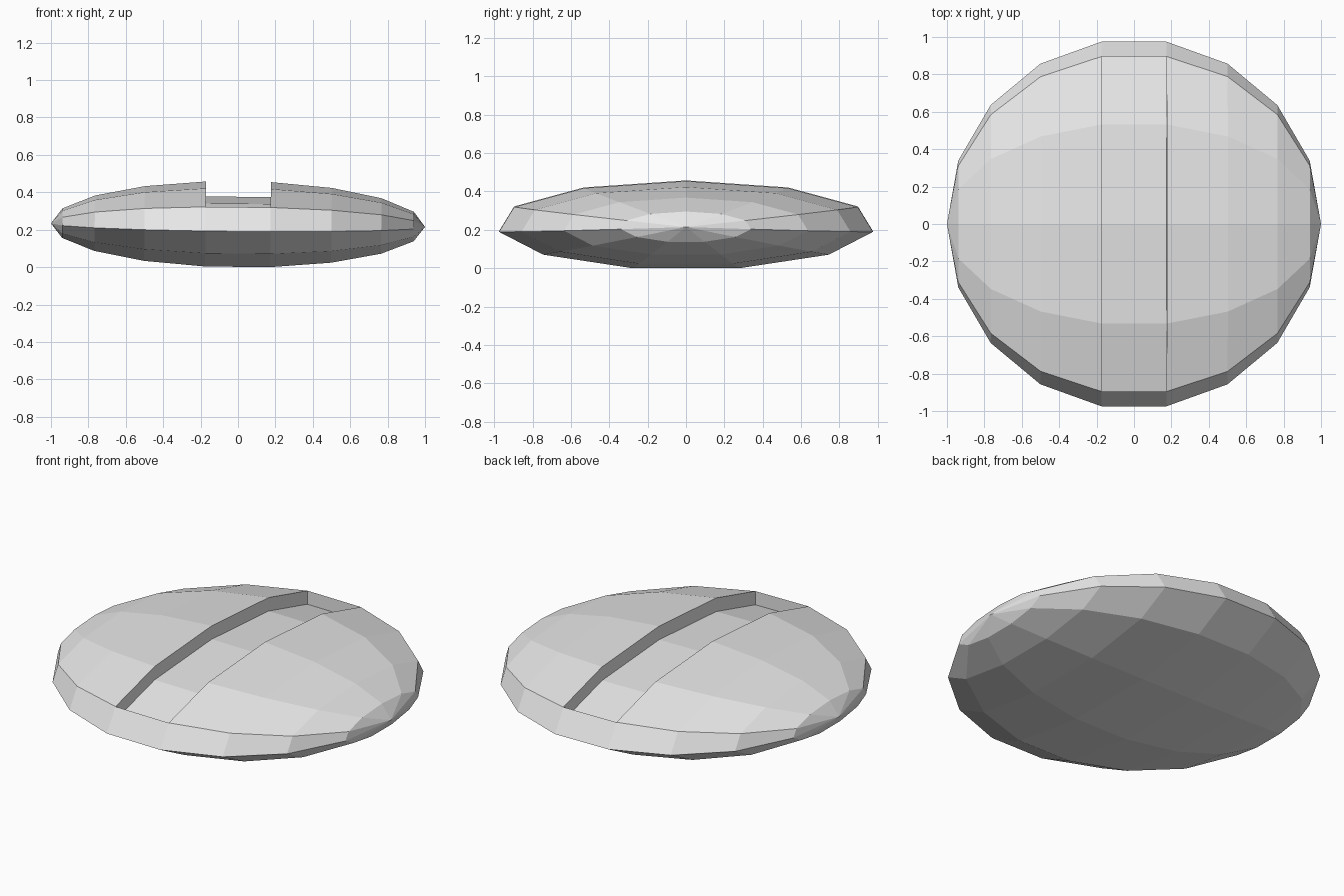
import bpy, bmesh, math
from mathutils import Matrix, Vector

if "Cube" in bpy.data.objects:
    bpy.data.objects.remove(bpy.data.objects["Cube"])

SIDES, BANDS = 11, 9            # facets around the x axis, bands along it
RX, RY, RZ = 1.0, 1.0, 0.2355   # radii of the flattened body
SLOT_DEPTH = 0.08

bm = bmesh.new()

# Rings of the flattened ball, stacked along x
rings = []
for j in range(1, BANDS):
    lat = math.pi * j / BANDS
    ring = []
    for i in range(SIDES):
        a = 2 * math.pi * i / SIDES
        ring.append(bm.verts.new((-RX * math.cos(lat),
                                  RY * math.sin(lat) * math.sin(a),
                                  RZ * math.sin(lat) * math.cos(a))))
    rings.append(ring)

# Side bands; remember the upper faces of the middle band for the slot
slot = []
for j in range(len(rings) - 1):
    for i in range(SIDES):
        k = (i + 1) % SIDES
        f = bm.faces.new((rings[j][i], rings[j][k], rings[j + 1][k], rings[j + 1][i]))
        if j == BANDS // 2 - 1 and i in (0, 1, SIDES - 2, SIDES - 1):
            slot.append(f)

# Pointed ends
for ring, x in ((rings[0], -RX), (rings[-1], RX)):
    tip = bm.verts.new((x, 0, 0))
    for i in range(SIDES):
        bm.faces.new((ring[i], ring[(i + 1) % SIDES], tip))
bmesh.ops.recalc_face_normals(bm, faces=bm.faces[:])

# Sink the slot straight down
ext = bmesh.ops.extrude_face_region(bm, geom=slot)
floor_verts = [g for g in ext["geom"] if isinstance(g, bmesh.types.BMVert)]
bmesh.ops.translate(bm, verts=floor_verts, vec=Vector((0, 0, -SLOT_DEPTH)))
left = [f for f in slot if f.is_valid]
if left:
    bmesh.ops.delete(bm, geom=left, context='FACES_ONLY')
bmesh.ops.recalc_face_normals(bm, faces=bm.faces[:])

# Slight tilt, then stand on the ground
bmesh.ops.rotate(bm, verts=bm.verts[:], cent=(0, 0, 0),
                 matrix=Matrix.Rotation(math.radians(0.55), 3, 'Y'))
low = min(v.co.z for v in bm.verts)
bmesh.ops.translate(bm, verts=bm.verts[:], vec=(0, 0, -low))

mesh = bpy.data.meshes.new("slotted_disc")
bm.to_mesh(mesh)
bm.free()
obj = bpy.data.objects.new("slotted_disc", mesh)
bpy.context.collection.objects.link(obj)

mat = bpy.data.materials.new("light grey")
mat.diffuse_color = (0.8, 0.8, 0.8, 1)
mat.use_nodes = True
mat.node_tree.nodes["Principled BSDF"].inputs["Base Color"].default_value = mat.diffuse_color
mesh.materials.append(mat)
